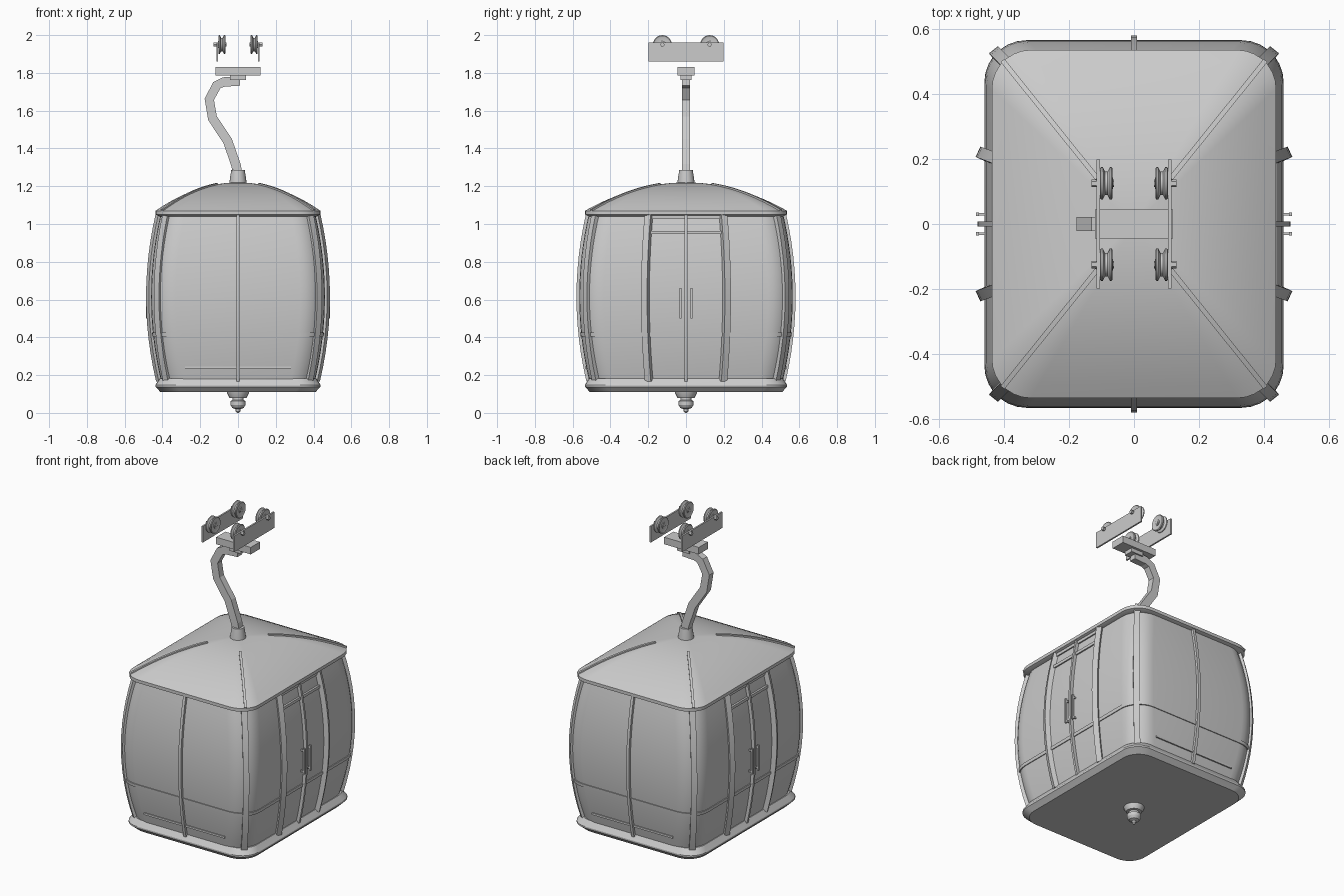
import bpy, bmesh
from math import pi, cos, sin
from mathutils import Vector, Matrix

if "Cube" in bpy.data.objects:
    bpy.data.objects.remove(bpy.data.objects["Cube"])

ZM, ZH = 0.615, 0.435
HX, HY, RAD = 0.46, 0.565, 0.13


def finish(name, bm, smooth=True):
    bmesh.ops.recalc_face_normals(bm, faces=bm.faces)
    me = bpy.data.meshes.new(name)
    bm.to_mesh(me)
    bm.free()
    ob = bpy.data.objects.new(name, me)
    bpy.context.collection.objects.link(ob)
    bpy.ops.object.select_all(action='DESELECT')
    bpy.context.view_layer.objects.active = ob
    ob.select_set(True)
    if smooth:
        bpy.ops.object.shade_smooth_by_angle(angle=0.52)
    return ob


def skin(name, rings, smooth=True, closed=False):
    bm = bmesh.new()
    vs = [[bm.verts.new(p) for p in r] for r in rings]
    n = len(vs[0])
    pairs = list(zip(vs, vs[1:])) + ([(vs[-1], vs[0])] if closed else [])
    for a, b in pairs:
        for i in range(n):
            j = (i + 1) % n
            bm.faces.new((a[i], a[j], b[j], b[i]))
    if not closed:
        bm.faces.new(vs[0])
        bm.faces.new(vs[-1])
    return finish(name, bm, smooth)


def round_rect(hx, hy, z, r, n=7):
    pts = []
    for k, (sx, sy) in enumerate(((1, 1), (-1, 1), (-1, -1), (1, -1))):
        for i in range(n + 1):
            a = (k + i / n) * pi / 2
            pts.append((sx * (hx - r) + r * cos(a), sy * (hy - r) + r * sin(a), z))
    return pts


def bulge(z):
    return 0.05 * ((z - ZM) / ZH) ** 2


def body_ring(z, out=0.0):
    d = bulge(z) - out
    return round_rect(HX - d, HY - d, z, RAD)


def box(name, c, size):
    bm = bmesh.new()
    bmesh.ops.create_cube(bm, size=1, matrix=Matrix.Translation(c) @ Matrix.Diagonal((*size, 1)))
    return finish(name, bm, False)


def sweep(name, pts, side, w, d, smooth=False):
    # rectangular bar along a path, with a fixed side direction
    pts = [Vector(p) for p in pts]
    side = Vector(side).normalized()
    rings = []
    for i, p in enumerate(pts):
        t = (pts[min(i + 1, len(pts) - 1)] - pts[max(i - 1, 0)]).normalized()
        nrm = t.cross(side).normalized()
        rings.append([p + side * a * w / 2 + nrm * b * d / 2
                      for a, b in ((-1, -1), (1, -1), (1, 1), (-1, 1))])
    return skin(name, rings, smooth)


def lathe(name, prof, c=(0, 0, 0), along_x=False, n=20, closed=False):
    rings = []
    for r, h in prof:
        ring = []
        for i in range(n):
            u, v = r * cos(2 * pi * i / n), r * sin(2 * pi * i / n)
            ring.append(Vector(c) + Vector((h, u, v) if along_x else (u, v, h)))
        rings.append(ring)
    return skin(name, rings, True, closed)


# cabin shell, base tray
skin("cabin_shell", [body_ring(0.17 + 0.89 * i / 16) for i in range(17)])
skin("base_tray", [round_rect(h, h + 0.098, z, 0.11) for h, z in
                   ((0.41, 0.11), (0.437, 0.138), (0.437, 0.148), (0.415, 0.182))])

# domed roof with rim
roof = [round_rect(0.415, 0.515, 1.04, 0.11), round_rect(0.437, 0.535, 1.05, 0.12),
        round_rect(0.437, 0.535, 1.07, 0.12)]
for i in range(1, 15):
    s = 1 - i / 14.3
    roof.append(round_rect(0.437 * s, 0.535 * s, 1.07 + 0.15 * (1 - s * s), 0.12 * s))
skin("roof", roof)

# belt rail round the cabin
skin("belt_rail", [body_ring(z, o) for z, o in
                   ((0.405, -0.01), (0.405, 0.005), (0.425, 0.005), (0.425, -0.01))], closed=True)


def post(name, x, y, w, d):
    pts = []
    for i in range(13):
        z = 0.17 + 0.88 * i / 12
        k = bulge(z)
        pts.append((x * (1 - k / HX), y * (1 - k / HY), z))
    return sweep(name, pts, (-y, x, 0), w, d, True)


# vertical posts: corners, door jambs, centre mullions; roof ribs, door rails, handles
for sx in (1, -1):
    post("door_mullion", sx * 0.467, 0, 0.014, 0.028)
    post("end_mullion", 0, sx * 0.565, 0.018, 0.03)
    for z, h in ((0.955, 0.018), (1.035, 0.018)):
        box("door_rail", (sx * (HX - bulge(z)), 0, z), (0.02, 0.4, h))
    box("ski_rack_strip", (0, sx * (HY - bulge(0.24) + 0.001), 0.24), (0.56, 0.012, 0.012))
    for sy in (1, -1):
        post("corner_post", sx * 0.422, sy * 0.523, 0.035, 0.032)
        post("door_jamb", sx * 0.464, sy * 0.215, 0.035, 0.034)
        box("door_handle", (sx * 0.481, sy * 0.03, 0.58), (0.01, 0.01, 0.16))
        for z in (0.515, 0.645):
            box("handle_mount", (sx * 0.468, sy * 0.03, z), (0.025, 0.008, 0.01))
        ribs = []
        for i in range(11):
            s = 1 - 0.72 * i / 10
            ribs.append((sx * 0.402 * s, sy * 0.50 * s, 1.07 + 0.15 * (1 - s * s)))
        sweep("roof_rib", ribs, (-sy * 0.5, sx * 0.402, 0), 0.015, 0.016, True)

# hanger arm with collar and cross bar
lathe("arm_collar", [(0.046, 1.205), (0.044, 1.23), (0.036, 1.285)])
arm = [(0.0, 1.25), (-0.01, 1.31), (-0.055, 1.44), (-0.135, 1.56),
       (-0.152, 1.66), (-0.112, 1.735), (-0.075, 1.752), (0.01, 1.757)]
sweep("hanger_arm", [(x, 0, z) for x, z in arm], (0, 1, 0), 0.042, 0.05)
box("arm_head_plate", (0, 0, 1.777), (0.085, 0.06, 0.028))
box("cross_bar", (0, 0, 1.809), (0.24, 0.09, 0.044))

# trolley plates with grooved wheels
wheel = [(0.018, -0.016), (0.038, -0.016), (0.046, -0.019), (0.05, -0.016), (0.05, -0.011),
         (0.036, -0.004), (0.036, 0.004), (0.05, 0.011), (0.05, 0.016), (0.046, 0.019),
         (0.038, 0.016), (0.018, 0.016)]
for sx in (1, -1):
    box("trolley_plate", (sx * 0.11, 0, 1.91), (0.01, 0.395, 0.1))
    for sy in (1, -1):
        c = (sx * 0.085, sy * 0.125, 1.95)
        lathe("trolley_wheel", wheel, c, True, 24, True)
        lathe("wheel_axle", [(0.018, -0.02), (0.018, 0.02)], c, True, 12)
        lathe("axle_bolt", [(0.012, -0.023), (0.012, 0.045)] if sx > 0 else
              [(0.012, -0.045), (0.012, 0.023)], c, True, 6)

# guide pin under the floor
lathe("guide_pin", [(0.06, 0.115), (0.058, 0.105), (0.045, 0.08), (0.03, 0.078), (0.03, 0.068),
                    (0.04, 0.062), (0.04, 0.042), (0.03, 0.026), (0.012, 0.02),
                    (0.012, 0.008), (0.005, 0.0)])
